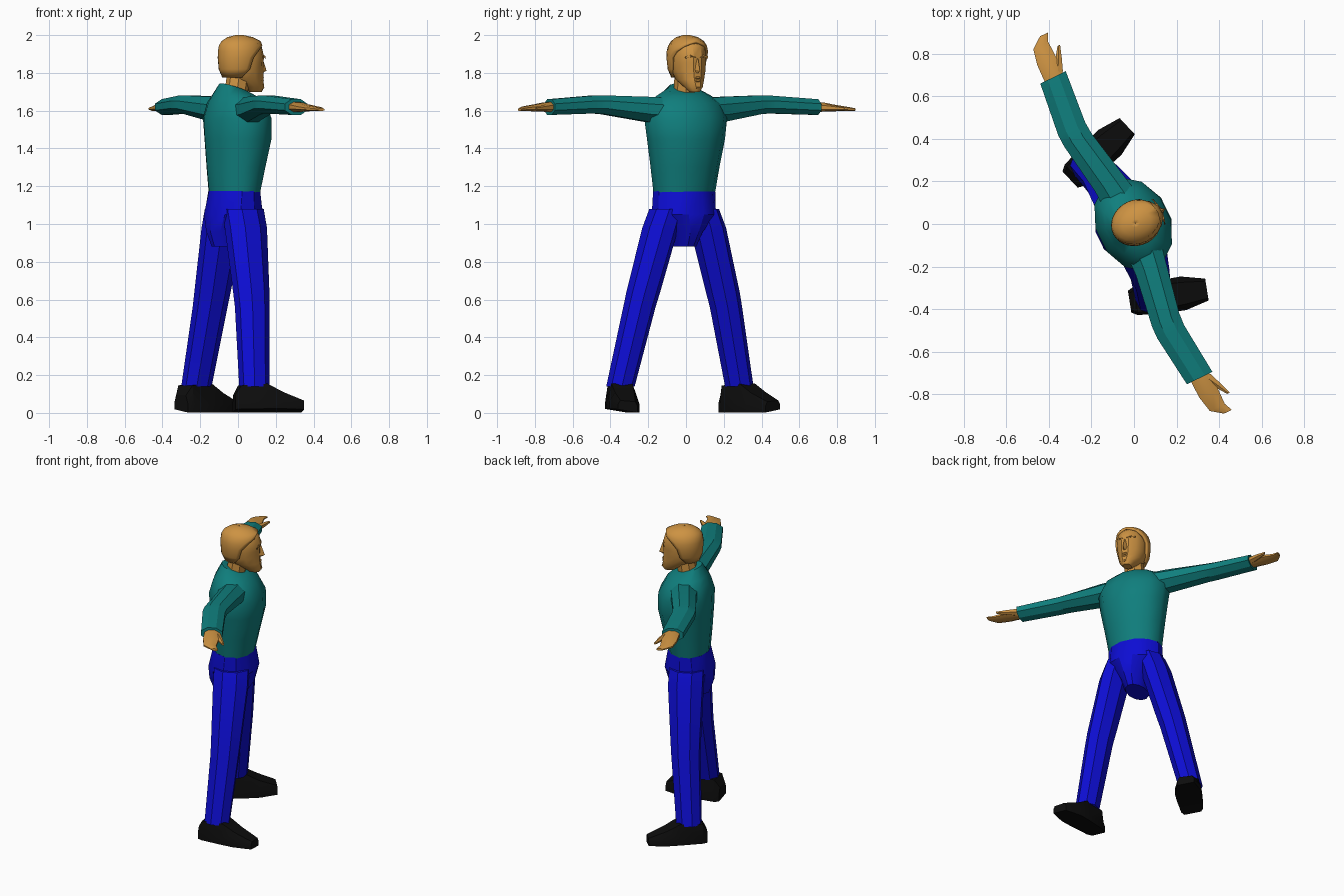
import bpy, bmesh, math
from mathutils import Vector, Matrix

if "Cube" in bpy.data.objects:
    bpy.data.objects.remove(bpy.data.objects["Cube"])

TURN = Matrix.Rotation(math.radians(26), 4, 'Z')   # whole figure is turned
# Local axes: x = forward, y = figure's left, z = up


def material(name, rgb):
    m = bpy.data.materials.new(name)
    m.diffuse_color = (*rgb, 1)
    m.use_nodes = True
    m.node_tree.nodes["Principled BSDF"].inputs["Base Color"].default_value = m.diffuse_color
    return m


SKIN = material("skin", (0.61, 0.29, 0.055))
TEAL = material("teal_shirt", (0.005, 0.21, 0.205))
BLUE = material("blue_trousers", (0.004, 0.004, 0.66))
BLACK = material("black_shoes", (0.004, 0.004, 0.004))


def loft(name, rings, mat, closed=True, angle=30, side=1):
    """Skin a stack of equal-length point rings; side=-1 mirrors left to right."""
    bm = bmesh.new()
    vs = [[bm.verts.new(TURN @ Vector((p[0], p[1] * side, p[2]))) for p in r] for r in rings]
    n = len(rings[0])
    for a, b in zip(vs, vs[1:]):
        for i in range(n if closed else n - 1):
            j = (i + 1) % n
            bm.faces.new((a[i], a[j], b[j], b[i]))
    if closed:
        bm.faces.new(vs[0])
        bm.faces.new(vs[-1])
    bmesh.ops.remove_doubles(bm, verts=bm.verts, dist=0.0005)
    bmesh.ops.recalc_face_normals(bm, faces=bm.faces)
    me = bpy.data.meshes.new(name)
    bm.to_mesh(me)
    bm.free()
    me.materials.append(mat)
    ob = bpy.data.objects.new(name, me)
    bpy.context.collection.objects.link(ob)
    bpy.ops.object.select_all(action='DESELECT')
    ob.select_set(True)
    bpy.context.view_layer.objects.active = ob
    bpy.ops.object.shade_smooth_by_angle(angle=math.radians(angle))
    return ob


def flat_ring(z, cx, a, b, cy=0, tilt=0, n=12):
    """Horizontal ellipse; tilt raises the ring toward the front."""
    pts = []
    for i in range(n):
        t = 2 * math.pi * (i + 0.5) / n
        dx = a * math.cos(t)
        pts.append((cx + dx, cy + b * math.sin(t), z + tilt * dx))
    return pts


def side_ring(x, y, z, rx, rz, n=8):
    """Ellipse standing across the arm."""
    return [(x + rx * math.cos(t), y, z + rz * math.sin(t))
            for t in (2 * math.pi * (i + 0.5) / n for i in range(n))]


# Shirt body
loft("shirt", [flat_ring(*r) for r in (
    (1.145, -.022, .128, .168, 0, .05), (1.30, -.012, .152, .190), (1.45, 0, .174, .215),
    (1.56, -.004, .174, .230), (1.64, -.014, .140, .205), (1.68, -.025, .110, .150),
    (1.718, -.020, .082, .078, 0, -.33))], TEAL, angle=40)

# Pelvis with crotch gusset
loft("pelvis", [flat_ring(*r) for r in (
    (.88, -.045, .105, .065), (.96, -.035, .145, .095), (1.05, -.026, .158, .175),
    (1.175, -.022, .132, .172))], BLUE)

# Neck
loft("neck", [flat_ring(1.67, -.015, .062, .062, n=8), flat_ring(1.80, .005, .062, .062, n=8)], SKIN)

# Head: jaw up to crown
loft("head", [flat_ring(*r) for r in (
    (1.700, .102, .036, .026), (1.725, .090, .060, .048), (1.765, .045, .098, .072),
    (1.81, .030, .112, .086), (1.855, .030, .112, .091), (1.885, .030, .116, .092),
    (1.94, .022, .110, .086), (1.97, .016, .085, .068), (1.985, .010, .045, .040))], SKIN, angle=35)

# Hair shell: arcs left open around the face (z, centre, half depth, half width, opening)
arcs = []
for z, cx, a, b, op in ((1.775, -.005, .080, .075, 96), (1.82, .008, .112, .098, 82),
                        (1.88, .015, .124, .107, 78), (1.915, .016, .124, .106, 62),
                        (1.945, .018, .122, .098, 38), (1.968, .018, .108, .082, 0),
                        (1.989, .012, .070, .055, 0), (2.0, .008, .022, .018, 0)):
    ts = [math.radians(op + (360 - 2 * op) * i / 18) for i in range(19)]
    arcs.append([(cx + a * math.cos(t), b * math.sin(t), z) for t in ts])
arcs.append([(.008, 0, 2.0)] * 19)


def safe_hair():
    # last row collapses to a single crown point, so use a tiny ring there
    arcs[-1] = [(.008 + .001 * (p[0] - .008) / .02, p[1] * .05, 2.0) for p in arcs[-2]]
    ob = loft("hair", arcs, SKIN, closed=False, angle=40)
    mod = ob.modifiers.new("thickness", 'SOLIDIFY')
    mod.thickness = .014
    mod.offset = -1


safe_hair()

# Nose, lips and brows
loft("nose", [[(.134, .006, 1.875), (.146, 0, 1.875), (.134, -.006, 1.875)],
              [(.130, .018, 1.818), (.168, 0, 1.812), (.130, -.018, 1.818)],
              [(.130, .014, 1.802), (.146, 0, 1.800), (.130, -.014, 1.802)]], SKIN, angle=10)
for part, z, out in (("upper_lip", 1.774, .150), ("lower_lip", 1.758, .150), ("chin", 1.722, .154)):
    loft(part, [flat_ring(z - .007, .115, out - .120, .024, n=8),
                flat_ring(z, .115, out - .115, .027, n=8),
                flat_ring(z + .006, .115, out - .122, .022, n=8)], SKIN)

for side, label in ((1, "left"), (-1, "right")):
    # Brow over the eye
    loft(label + "_brow", [[(.132, y, z - .005), (.146 - k, y, z), (.130, y, z + .008)]
                           for y, z, k in ((.012, 1.882, 0), (.04, 1.888, .006), (.066, 1.880, .022))],
         SKIN, side=side)

    # Sleeve: shoulder, elbow, wrist
    loft(label + "_sleeve", [side_ring(*r) for r in (
        (-.005, .10, 1.600, .095, .070), (-.020, .22, 1.607, .084, .072),
        (-.064, .47, 1.632, .077, .053), (-.067, .53, 1.632, .076, .051),
        (-.040, .785, 1.619, .072, .045))], TEAL, side=side)

    # Palm and fingers, tapering flat
    loft(label + "_hand", [side_ring(*r) for r in (
        (-.038, .76, 1.619, .050, .030), (-.035, .82, 1.619, .052, .026),
        (-.033, .87, 1.615, .052, .020), (-.026, .945, 1.610, .042, .013),
        (.010, .985, 1.606, .022, .008))], SKIN, side=side)
    loft(label + "_thumb", [side_ring(*r, n=6) for r in (
        (-.012, .79, 1.618, .030, .022), (.020, .85, 1.614, .020, .016),
        (.050, .908, 1.610, .008, .008))], SKIN, side=side)

    # Trouser leg: ankle, knee, thigh, hip
    loft(label + "_trouser_leg", [flat_ring(z, x, a, b, y, 0, 8) for z, x, y, a, b in (
        (.14, -.074, .350, .082, .074), (.56, -.040, .255, .094, .084),
        (.64, -.036, .234, .098, .088), (.98, -.022, .140, .116, .092),
        (1.08, -.022, .105, .115, .085))], BLUE, side=side)

    # Shoe: cross-sections from heel to toe, splayed outward, outer edge raised
    splay = math.radians(17)
    rings = []
    for s, w, top_w, h in ((-.105, .052, .036, .09), (-.075, .068, .055, .145),
                           (.065, .078, .056, .155), (.15, .080, .052, .105),
                           (.262, .052, .040, .055)):
        ring = []
        for o, z in ((-w, 0), (w, 0), (w, min(.045, h * .6)), (top_w, h), (-top_w, h),
                     (-w, min(.045, h * .6))):
            lift = .012 + .13 * o if o > -.05 else .002
            lift *= max(0, 1 - z / .15)
            ring.append((-.078 + s * math.cos(splay) - o * math.sin(splay),
                         .350 + s * math.sin(splay) + o * math.cos(splay), z + lift))
        rings.append(ring)
    loft(label + "_shoe", rings, BLACK, side=side)
